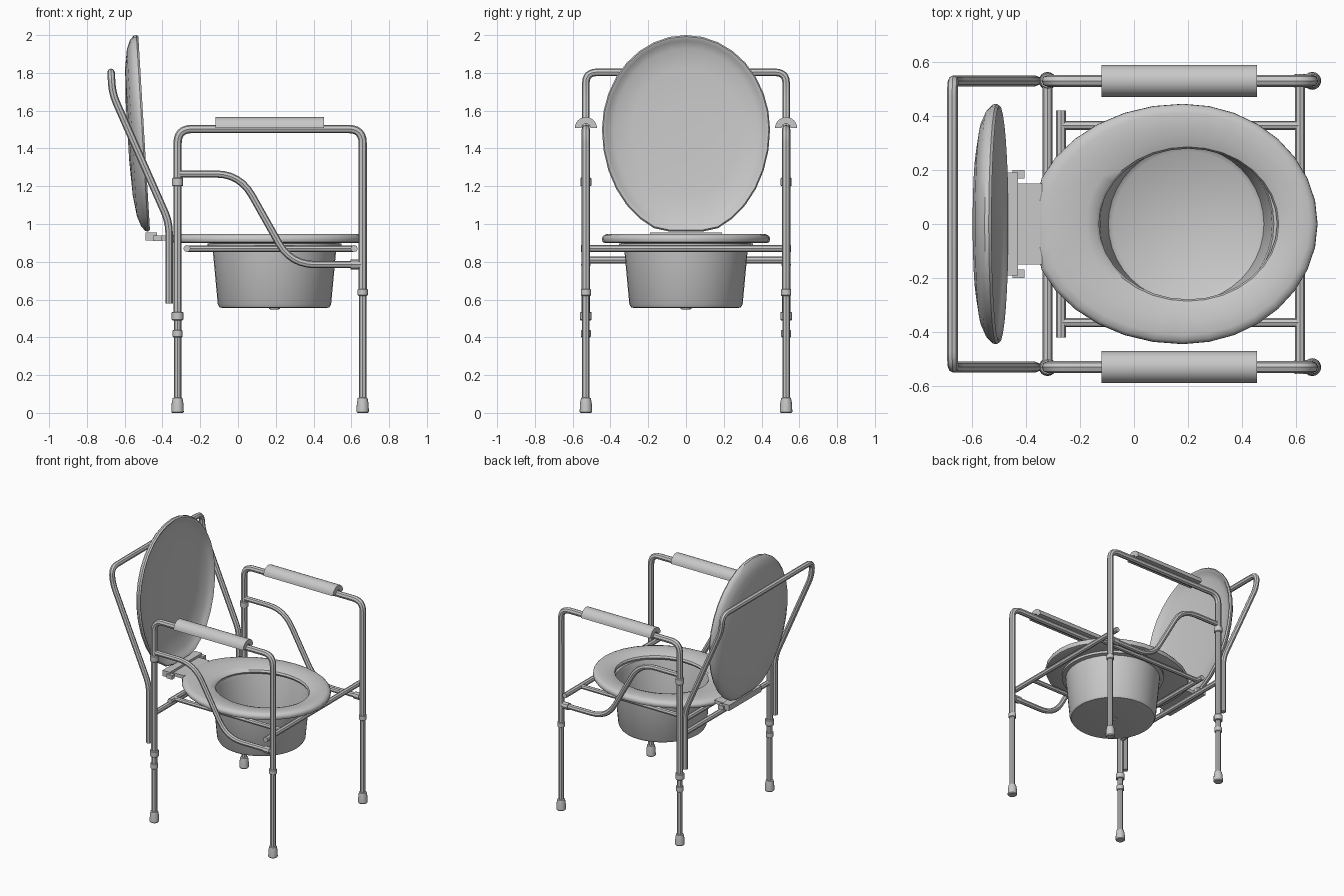
import bpy, bmesh
from math import cos, sin, pi, radians
from mathutils import Vector

if "Cube" in bpy.data.objects:
    bpy.data.objects.remove(bpy.data.objects["Cube"], do_unlink=True)

GREY = (0.58, 0.58, 0.58, 1)
mat = bpy.data.materials.new("light grey")
mat.use_nodes = True
mat.diffuse_color = GREY
mat.node_tree.nodes["Principled BSDF"].inputs["Base Color"].default_value = GREY


def finish(name, mesh):
    mesh.materials.clear()
    mesh.materials.append(mat)
    mesh.shade_smooth()
    mesh.set_sharp_from_angle(angle=radians(40))
    obj = bpy.data.objects.new(name, mesh)
    bpy.context.collection.objects.link(obj)
    return obj


def loft(name, rings, closed=False):
    """Skin equal-sized point rings; cap the ends or join last to first."""
    bm = bmesh.new()
    loops = [[bm.verts.new(p) for p in ring] for ring in rings]
    pairs = list(zip(loops, loops[1:]))
    if closed:
        pairs.append((loops[-1], loops[0]))
    else:
        bm.faces.new(loops[0])
        bm.faces.new(loops[-1])
    n = len(loops[0])
    for a, b in pairs:
        for i in range(n):
            j = (i + 1) % n
            bm.faces.new((a[i], a[j], b[j], b[i]))
    bmesh.ops.recalc_face_normals(bm, faces=bm.faces)
    mesh = bpy.data.meshes.new(name)
    bm.to_mesh(mesh)
    bm.free()
    return finish(name, mesh)


def lathe(name, profile, x, y, n=16):
    """Turn (radius, z) points about a vertical axis."""
    return loft(name, [[(x + r * cos(2 * pi * i / n), y + r * sin(2 * pi * i / n), z)
                        for i in range(n)] for r, z in profile])


def collar(name, x, y, low, high, r):
    e = 0.004
    lathe(name, [(r - e, low), (r, low + e), (r, high - e), (r - e, high)], x, y)


def tube(name, path, r, bend=0.06):
    """Sweep a round tube along a path with rounded corners."""
    path = [Vector(p) for p in path]
    pts = [path[0]]
    for a, b, c in zip(path, path[1:], path[2:]):
        p = b + (a - b).normalized() * min(bend, (a - b).length * 0.49)
        q = b + (c - b).normalized() * min(bend, (c - b).length * 0.49)
        for k in range(7):
            t = k / 6
            pts.append(p * (1 - t) ** 2 + b * 2 * t * (1 - t) + q * t * t)
    pts.append(path[-1])
    cu = bpy.data.curves.new(name, 'CURVE')
    cu.dimensions = '3D'
    cu.bevel_depth = r
    cu.bevel_resolution = 2
    cu.use_fill_caps = True
    sp = cu.splines.new('POLY')
    sp.points.add(len(pts) - 1)
    for point, co in zip(sp.points, pts):
        point.co = (*co, 1)
    temp = bpy.data.objects.new(name + "_path", cu)
    bpy.context.collection.objects.link(temp)
    bpy.context.view_layer.update()
    mesh = bpy.data.meshes.new_from_object(
        temp.evaluated_get(bpy.context.evaluated_depsgraph_get()))
    bpy.data.objects.remove(temp, do_unlink=True)
    bpy.data.curves.remove(cu)
    return finish(name, mesh)


def box(name, x0, x1, y0, y1, z0, z1):
    return loft(name, [[(x0, y0, z), (x1, y0, z), (x1, y1, z), (x0, y1, z)] for z in (z0, z1)])


BACK, FRONT, SIDE = -0.32, 0.66, 0.53

for s, side in ((-1, "right"), (1, "left")):
    y = s * SIDE
    # Armrest hoop and its telescopic legs
    tube(side + "_arm_frame", [(BACK, y, 0.5), (BACK, y, 1.503),
                               (FRONT, y, 1.503), (FRONT, y, 0.63)], 0.022, 0.075)
    for x, top, end in ((BACK, 0.52, "rear"), (FRONT, 0.65, "front")):
        part = f"{side}_{end}_"
        tube(part + "leg", [(x, y, 0.04), (x, y, top)], 0.02)
        lathe(part + "foot", [(0.028, 0), (0.033, 0.006), (0.031, 0.05),
                              (0.026, 0.078), (0.02, 0.082)], x, y)
    collar(side + "_rear_collar", BACK, y, 0.49, 0.535, 0.031)
    collar(side + "_lower_collar", BACK, y, 0.4, 0.44, 0.026)
    collar(side + "_front_collar", FRONT, y, 0.62, 0.657, 0.027)
    collar(side + "_upper_collar", BACK, y, 1.2, 1.245, 0.029)

    # Arched armrest pad
    arch = [(r, pi * k / 12) for r, ks in ((0.059, range(13)), (0.024, range(12, -1, -1)))
            for k in ks]
    loft(side + "_armrest", [[(x, y + r * cos(a), 1.507 + r * sin(a)) for r, a in arch]
                             for x in (-0.12, 0.455)])

    # Swooping side brace
    tube(side + "_side_brace", [(BACK, y, 1.265), (0.01, y, 1.265),
                                (0.28, y, 0.785), (FRONT, y, 0.785)], 0.019, 0.13)
    tube(side + "_brace_fitting", [(0.595, y, 0.785), (0.64, y, 0.785)], 0.026)

    # Rail below the seat
    tube(side + "_seat_rail", [(-0.27, s * 0.365, 0.87), (0.615, s * 0.365, 0.87)], 0.017)

# Cross bars
tube("rear_cross_bar", [(BACK, -SIDE, 0.81), (BACK, SIDE, 0.81)], 0.019)
tube("front_cross_bar", [(0.615, -0.555, 0.87), (0.615, 0.555, 0.87)], 0.019)
tube("seat_cross_bar", [(-0.27, -0.42, 0.87), (-0.27, 0.42, 0.87)], 0.019)

# Backrest hoop
half = [(-0.365, 0.58), (-0.365, 1.01), (-0.665, 1.69), (-0.672, 1.803)]
tube("back_frame", [(x, -SIDE, z) for x, z in half]
     + [(x, SIDE, z) for x, z in reversed(half)], 0.02, 0.06)

# Egg-shaped outline shared by seat and lid
N = 32
angles = [2 * pi * i / N for i in range(N)]
egg = [(max(-0.36, 0.18 + (0.5 if cos(a) > 0 else 0.565) * cos(a)), 0.445 * sin(a))
       for a in angles]
hole = [(0.2 + 0.33 * cos(a), 0.279 * sin(a)) for a in angles]

# Seat ring
section = [(0, 0.915), (0.04, 0.928), (0.2, 0.938), (0.5, 0.946), (0.8, 0.948),
           (0.93, 0.942), (0.99, 0.93), (1, 0.918), (0.97, 0.904), (0.9, 0.9), (0.05, 0.9)]
loft("seat", [[(h[0] + (e[0] - h[0]) * t, h[1] + (e[1] - h[1]) * t, z)
               for h, e in zip(hole, egg)] for t, z in section], closed=True)

# Raised lid: shallow dish, hollow towards the seat
dish = [(0.3, 0.05), (0.65, 0.045), (0.86, 0.033), (0.94, 0.014), (0.965, 0.003),
        (0.985, 0), (1, 0.01), (0.995, 0.025), (0.95, 0.045), (0.85, 0.065),
        (0.65, 0.08), (0.3, 0.088)]


def lid_ring(scale, depth):
    ring = []
    for x, w in egg:
        z = 1.5 + scale * (x + 1.32 - 1.5)
        ring.append((-0.465 - 0.06 * (z - 0.95) - depth, scale * w, z))
    return ring


loft("lid", [lid_ring(s, d) for s, d in dish])

# Hinge between lid and seat
box("lid_foot", -0.49, -0.43, -0.19, 0.19, 0.912, 0.955)
box("hinge_plate", -0.437, -0.34, -0.15, 0.15, 0.913, 0.938)
for s, side in ((-1, "right"), (1, "left")):
    box(side + "_hinge_lug", -0.45, -0.405, s * 0.168, s * 0.2, 0.91, 0.94)

# Bucket with rim, open at the top
lathe("bucket", [(0.27, 0.555), (0.29, 0.558), (0.3, 0.575), (0.328, 0.875), (0.355, 0.88),
                 (0.355, 0.897), (0.325, 0.9), (0.318, 0.88), (0.288, 0.58),
                 (0.27, 0.567)], 0.193, 0, 40)
lathe("bucket_button", [(0.02, 0.547), (0.03, 0.551), (0.03, 0.56)], 0.193, 0)
